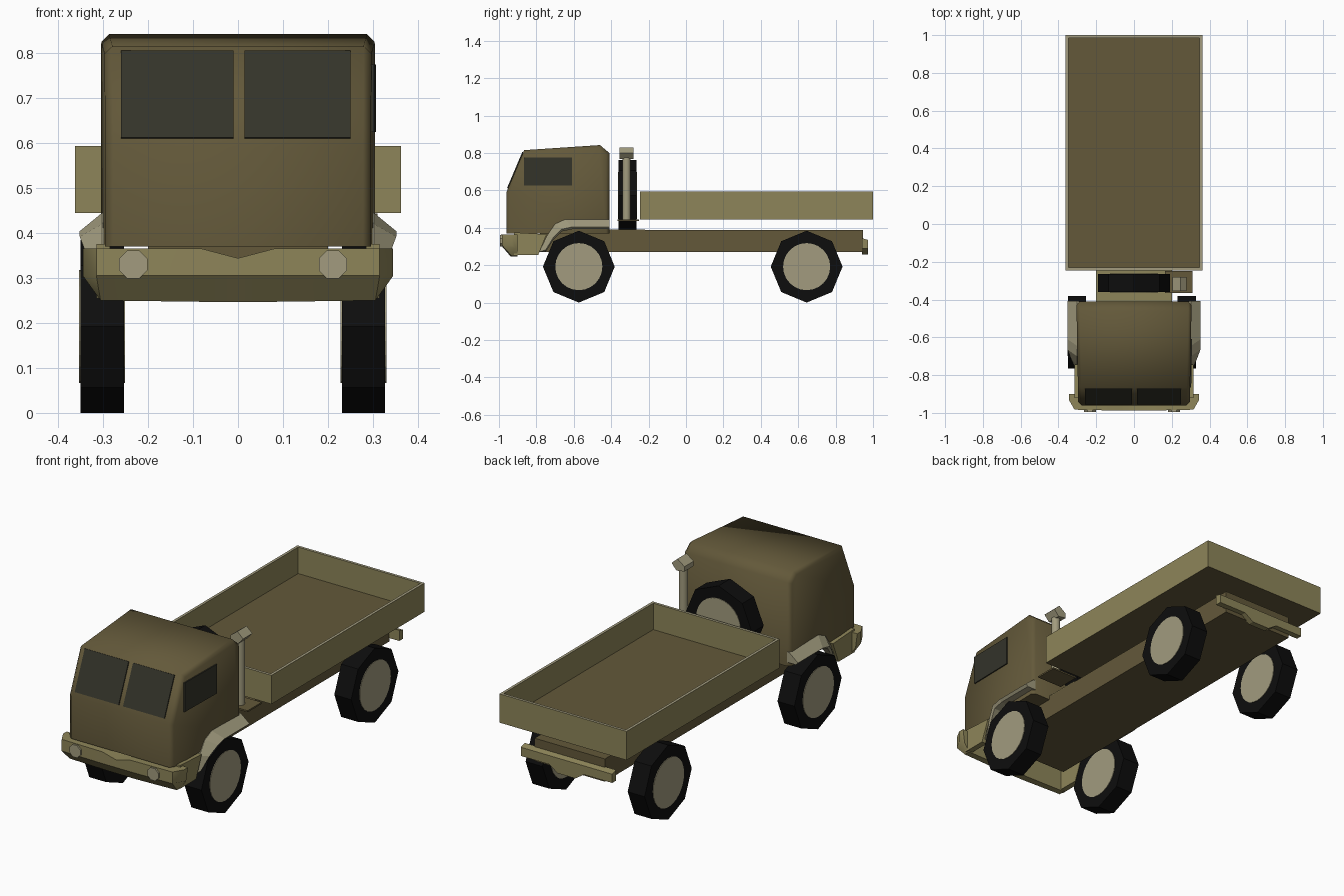
import bpy, bmesh, math
from mathutils import Matrix, Vector

if "Cube" in bpy.data.objects:
    bpy.data.objects.remove(bpy.data.objects["Cube"])


def material(name, r, g, b):
    m = bpy.data.materials.new(name)
    m.diffuse_color = (r, g, b, 1)
    m.use_nodes = True
    m.node_tree.nodes["Principled BSDF"].inputs["Base Color"].default_value = m.diffuse_color
    return m


DARK = material("dark_olive", 0.125, 0.099, 0.042)
LIGHT = material("light_olive", 0.27, 0.235, 0.1)
KHAKI = material("pale_khaki", 0.36, 0.33, 0.21)
GLASS = material("dark_glass", 0.034, 0.034, 0.023)
RUBBER = material("black_rubber", 0.004, 0.004, 0.004)


def finish(name, bm, *mats):
    bmesh.ops.recalc_face_normals(bm, faces=bm.faces)
    me = bpy.data.meshes.new(name)
    bm.to_mesh(me)
    bm.free()
    for m in mats:
        me.materials.append(m)
    ob = bpy.data.objects.new(name, me)
    bpy.context.collection.objects.link(ob)
    return ob


def smooth(ob, angle):
    bpy.ops.object.select_all(action='DESELECT')
    ob.select_set(True)
    bpy.context.view_layer.objects.active = ob
    bpy.ops.object.shade_smooth_by_angle(angle=math.radians(angle))


def loft(name, sections, mat):
    """Skin closed cross-sections and cap both ends."""
    bm = bmesh.new()
    rings = [[bm.verts.new(p) for p in s] for s in sections]
    n = len(rings[0])
    for a, b in zip(rings, rings[1:]):
        for i in range(n):
            j = (i + 1) % n
            bm.faces.new((a[i], a[j], b[j], b[i]))
    bm.faces.new(rings[0])
    bm.faces.new(rings[-1])
    return finish(name, bm, mat)


def prism(name, pts, vec, mat):
    v = Vector(vec)
    return loft(name, [[Vector(p) for p in pts], [Vector(p) + v for p in pts]], mat)


def box(name, x0, x1, y0, y1, z0, z1, mat):
    return prism(name, [(x0, y0, z0), (x1, y0, z0), (x1, y1, z0), (x0, y1, z0)],
                 (0, 0, z1 - z0), mat)


def cylinder(name, centre, radius, length, axis, sides, mat, turn=0):
    bm = bmesh.new()
    bmesh.ops.create_cone(bm, cap_ends=True, segments=sides, radius1=radius,
                          radius2=radius, depth=length)
    rot = Matrix.Rotation(math.radians(turn), 4, 'Z')
    if axis == 'X':
        rot = Matrix.Rotation(math.pi / 2, 4, 'Y') @ rot
    elif axis == 'Y':
        rot = Matrix.Rotation(math.pi / 2, 4, 'X') @ rot
    bm.transform(Matrix.Translation(centre) @ rot)
    return finish(name, bm, mat)


# Cab: side profile, slightly wider at the back, with chamfered side edges
profile = [(-0.96, 0.37), (-0.96, 0.59), (-0.865, 0.815), (-0.46, 0.842),
           (-0.41, 0.80), (-0.41, 0.37)]


def half_width(y):
    return 0.295 + 0.01 * (y + 0.96) / 0.55


cab = loft("cab", [[(s * half_width(y), y, z) for y, z in profile] for s in (-1, 1)], DARK)
bm = bmesh.new()
bm.from_mesh(cab.data)
rim_edges = [e for e in bm.edges
             if e.verts[0].co.x * e.verts[1].co.x > 0
             and max(v.co.z for v in e.verts) > 0.4]
bmesh.ops.bevel(bm, geom=rim_edges, offset=0.017, segments=1, affect='EDGES')
bm.to_mesh(cab.data)
bm.free()
smooth(cab, 50)

# Windscreen panes lying on the sloped front, and the side window


def slope(z):
    return -0.96 + (z - 0.59) * 0.095 / 0.225


for side, x0, x1 in (("left", -0.26, -0.01), ("right", 0.015, 0.25)):
    prism(side + "_windscreen",
          [(x, slope(z) + 0.001, z) for x, z in
           ((x0, 0.61), (x1, 0.61), (x1, 0.803), (x0, 0.803))],
          (0, -0.006, 0.0025), GLASS)
prism("side_window",
      [(half_width(y) - 0.001, y, z) for y, z in
       ((-0.865, 0.625), (-0.61, 0.625), (-0.61, 0.775), (-0.865, 0.775))],
      (0.007, 0, 0), GLASS)

# Chassis and the lighter deck strip behind the cab
box("chassis", -0.2, 0.2, -0.78, 0.945, 0.27, 0.387, DARK)
box("chassis_deck", -0.2, 0.2, -0.45, -0.22, 0.387, 0.391, LIGHT)

# Front bumper: columns of (x, front y, top z, bottom z) with a dip in the middle
half = [(0.345, -0.93, 0.365, 0.29), (0.315, -0.983, 0.365, 0.25),
        (0.08, -0.988, 0.365, 0.247), (0, -0.988, 0.344, 0.247)]
columns = [(-x, y, t, b) for x, y, t, b in half] + half[-2::-1]
bumper = loft("front_bumper",
              [[(x, -0.90, t), (x, y, t), (x, y, 0.305),
                (x * 0.97, min(y + 0.05, -0.91), b), (x * 0.97, -0.90, b)]
               for x, y, t, b in columns], LIGHT)
smooth(bumper, 40)
for side, s in (("left", -1), ("right", 1)):
    prism(side + "_bumper_return",
          [(s * 0.285, y, z) for y, z in
           ((-0.92, 0.255), (-0.79, 0.255), (-0.745, 0.365), (-0.92, 0.375))],
          (s * 0.03, 0, 0), LIGHT)
    cylinder(side + "_headlight", (s * 0.222 - 0.011, -0.984, 0.33), 0.034, 0.02,
             'Y', 8, KHAKI, 22.5)

# Front mudguards: inner top line, outer lower line and outer reach
guard = [((-0.785, 0.27), (-0.75, 0.27), 0.315), ((-0.745, 0.355), (-0.71, 0.335), 0.335),
         ((-0.70, 0.42), (-0.665, 0.38), 0.352), ((-0.645, 0.445), (-0.61, 0.392), 0.352),
         ((-0.408, 0.445), (-0.408, 0.392), 0.352)]
for side, s in (("left", -1), ("right", 1)):
    loft(side + "_mudguard",
         [[(s * 0.29, *p), (s * 0.302, *p), (s * r, q[0], q[1] + 0.012),
           (s * (r - 0.012), *q), (s * 0.29, *q)] for p, q, r in guard], KHAKI)

# Road wheels and the spare behind the cab
R = 0.192
for end, y in (("front", -0.573), ("rear", 0.645)):
    for side, x in (("left", -0.302), ("right", 0.279)):
        cylinder(f"{end}_{side}_tyre", (x, y, R), R, 0.096, 'X', 8, RUBBER)
        cylinder(f"{end}_{side}_rim", (x, y, R), 0.126, 0.102, 'X', 24, KHAKI)
cylinder("spare_tyre", (0.0, -0.313, 0.572), 0.19, 0.095, 'Y', 8, RUBBER)
cylinder("spare_rim", (0.0, -0.313, 0.572), 0.126, 0.101, 'Y', 24, KHAKI)

# Exhaust stack on its bracket plate
box("exhaust_bracket", 0.165, 0.31, -0.365, -0.25, 0.435, 0.443, DARK)
pipe = cylinder("exhaust_pipe", (0.237, -0.318, 0.607), 0.022, 0.335, 'Z', 12, KHAKI)
smooth(pipe, 40)
prism("exhaust_tip",
      [(x, -0.355, z) for x, z in
       ((0.205, 0.775), (0.25, 0.768), (0.278, 0.80), (0.245, 0.83), (0.205, 0.80))],
      (0, 0.075, 0), KHAKI)

# Load bed: open tray of light walls, pale top edge and dark floor
X, Y0, Y1, Z0, Z1, T = 0.362, -0.245, 1.0, 0.445, 0.593, 0.014
bm = bmesh.new()


def ring(inset, z):
    x, a, b = X - inset, Y0 + inset, Y1 - inset
    return [bm.verts.new(p) for p in ((-x, a, z), (x, a, z), (x, b, z), (-x, b, z))]


rings = [ring(0, Z0), ring(0, Z1), ring(T, Z1), ring(T, Z0 + 0.012)]
for k, (a, b) in enumerate(zip(rings, rings[1:])):
    for i in range(4):
        j = (i + 1) % 4
        f = bm.faces.new((a[i], a[j], b[j], b[i]))
        f.material_index = 1 if k == 1 else 0
for r in (rings[0], rings[-1]):
    bm.faces.new(r).material_index = 2
finish("load_bed", bm, LIGHT, KHAKI, DARK)

# Rear bumper bar with a lowered middle
loft("rear_bumper",
     [[(x, 0.94, 0.345), (x, 0.972, 0.335), (x, 0.972, b), (x, 0.94, b)]
      for x, b in ((-0.26, 0.29), (-0.1, 0.29), (-0.05, 0.257),
                   (0.05, 0.257), (0.1, 0.29), (0.26, 0.29))], LIGHT)
